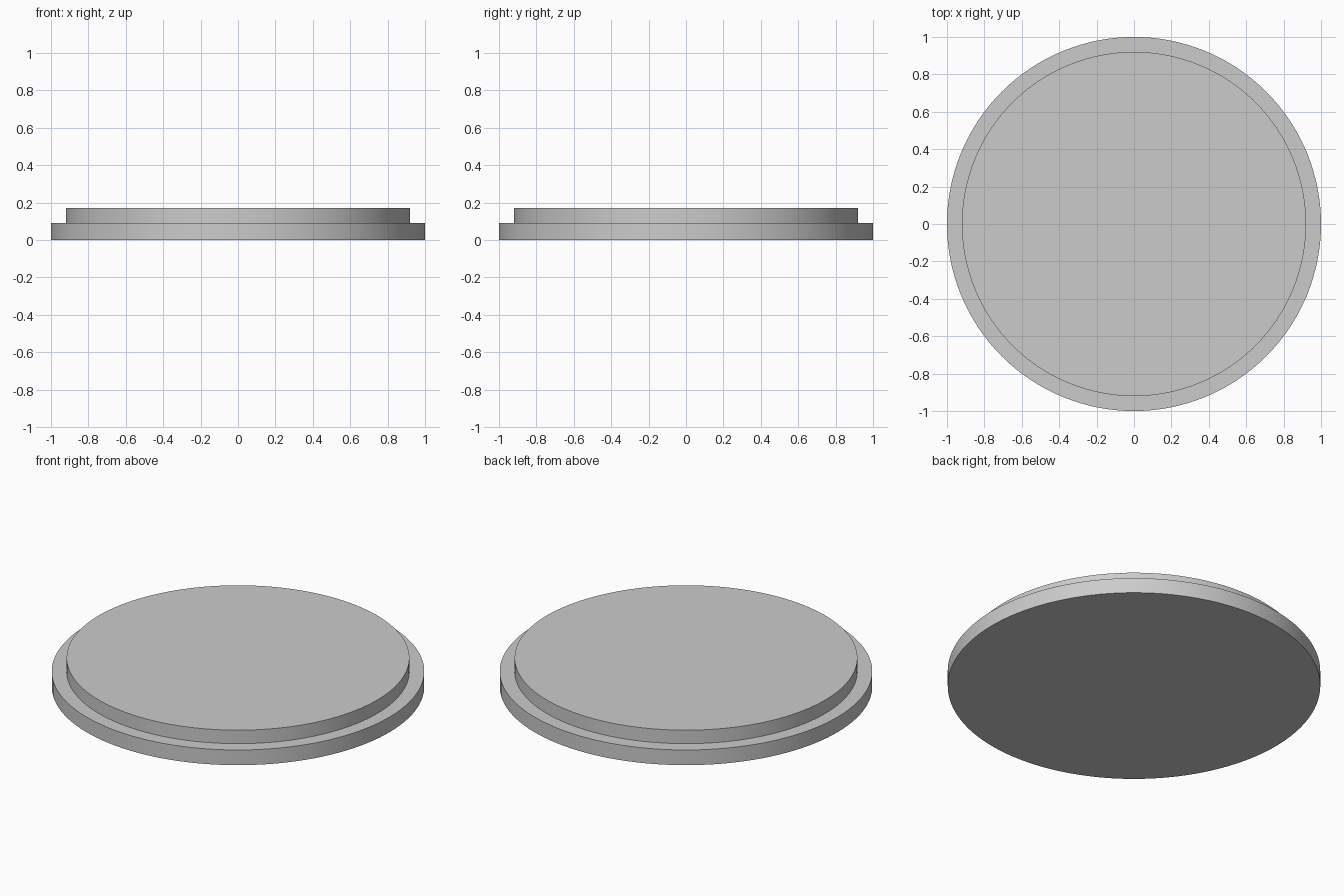
import bpy
import bmesh
import math

if "Cube" in bpy.data.objects:
    bpy.data.objects.remove(bpy.data.objects["Cube"])

SEGMENTS = 128
# stepped outline: (radius, height) from the underside to the top face
PROFILE = [(1.0, 0.0), (1.0, 0.09), (0.92, 0.09), (0.92, 0.17)]


def lathe(name, profile):
    bm = bmesh.new()
    rings = []
    for r, z in profile:
        rings.append([bm.verts.new((r * math.cos(2 * math.pi * i / SEGMENTS),
                                    r * math.sin(2 * math.pi * i / SEGMENTS), z))
                      for i in range(SEGMENTS)])
    # walls and ledge
    for low, high in zip(rings, rings[1:]):
        for i in range(SEGMENTS):
            j = (i + 1) % SEGMENTS
            bm.faces.new((low[i], low[j], high[j], high[i]))
    # flat underside and top
    bm.faces.new(rings[0][::-1])
    bm.faces.new(rings[-1])
    mesh = bpy.data.meshes.new(name)
    bm.to_mesh(mesh)
    bm.free()
    obj = bpy.data.objects.new(name, mesh)
    bpy.context.collection.objects.link(obj)
    return obj


# round plate with a raised centre
disc = lathe("stepped_disc", PROFILE)
bpy.context.view_layer.objects.active = disc
disc.select_set(True)
bpy.ops.object.shade_smooth_by_angle(angle=math.radians(30))
